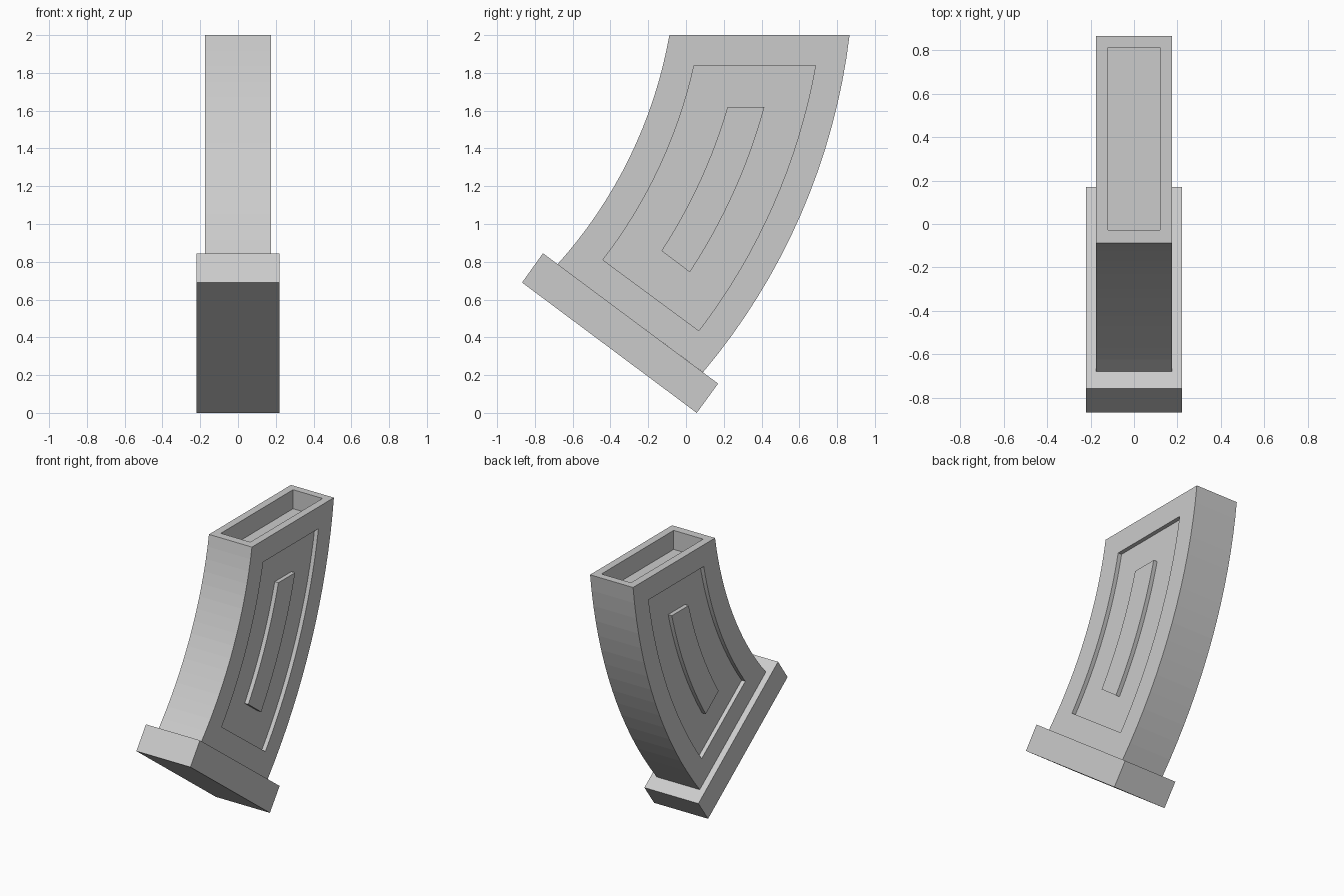
import bpy, bmesh, math

if "Cube" in bpy.data.objects:
    bpy.data.objects.remove(bpy.data.objects["Cube"])

CY, CZ = -2.51, 2.42   # common centre of all curved edges (side view)
SEGS = 16


def arc(p, q):
    """Points from p to q (y, z) swept around the common centre."""
    a, b = (math.atan2(z - CZ, y - CY) for y, z in (p, q))
    ra, rb = (math.hypot(y - CY, z - CZ) for y, z in (p, q))
    pts = []
    for i in range(SEGS + 1):
        t = i / SEGS
        r, ang = ra + (rb - ra) * t, a + (b - a) * t
        pts.append((CY + r * math.cos(ang), CZ + r * math.sin(ang)))
    return pts


def band(front_top, front_low, back_low, back_top):
    return arc(front_top, front_low) + arc(back_low, back_top)


def prism(name, profile, spans):
    """Extrude a side-view profile along x for each (x0, x1) span."""
    bm = bmesh.new()
    for x0, x1 in spans:
        face = bm.faces.new([bm.verts.new((x0, y, z)) for y, z in profile])
        new = bmesh.ops.extrude_face_region(bm, geom=[face])["geom"]
        bmesh.ops.translate(bm, vec=(x1 - x0, 0, 0),
                            verts=[g for g in new if isinstance(g, bmesh.types.BMVert)])
    bmesh.ops.recalc_face_normals(bm, faces=bm.faces)
    mesh = bpy.data.meshes.new(name)
    bm.to_mesh(mesh)
    bm.free()
    ob = bpy.data.objects.new(name, mesh)
    bpy.context.collection.objects.link(ob)
    return ob


def cut(target, cutter):
    cutter.hide_render = True
    mod = target.modifiers.new("cut", "BOOLEAN")
    mod.operation, mod.solver, mod.object = "DIFFERENCE", "EXACT", cutter
    bpy.context.view_layer.objects.active = target
    bpy.ops.object.modifier_apply(modifier=mod.name)
    bpy.data.objects.remove(cutter)


W, FLOOR = 0.175, 0.145   # half width of body, half width at recess floor

# Curved body
body = prism("curved_body", band((-0.088, 2), (-0.68, 0.787), (0.09, 0.215), (0.866, 2)),
             [(-W, W)])

# Recessed panel on both sides
cut(body, prism("panel_cutter",
                band((0.043, 1.84), (-0.44, 0.81), (0.068, 0.435), (0.686, 1.84)),
                [(-0.3, -FLOOR), (FLOOR, 0.3)]))

# Open pocket in the top
cut(body, prism("pocket_cutter", [(-0.028, 1.86), (0.812, 1.86), (0.812, 2.1), (-0.028, 2.1)],
                [(-0.12, 0.12)]))

# Raised rib inside each recess
prism("side_ribs", band((0.22, 1.62), (-0.13, 0.858), (0.02, 0.745), (0.415, 1.62)),
      [(-W, -FLOOR), (FLOOR, W)])

# Slanted base plate
prism("base_plate", [(0.057, 0), (0.17, 0.155), (-0.757, 0.845), (-0.868, 0.69)],
      [(-0.22, 0.22)])
